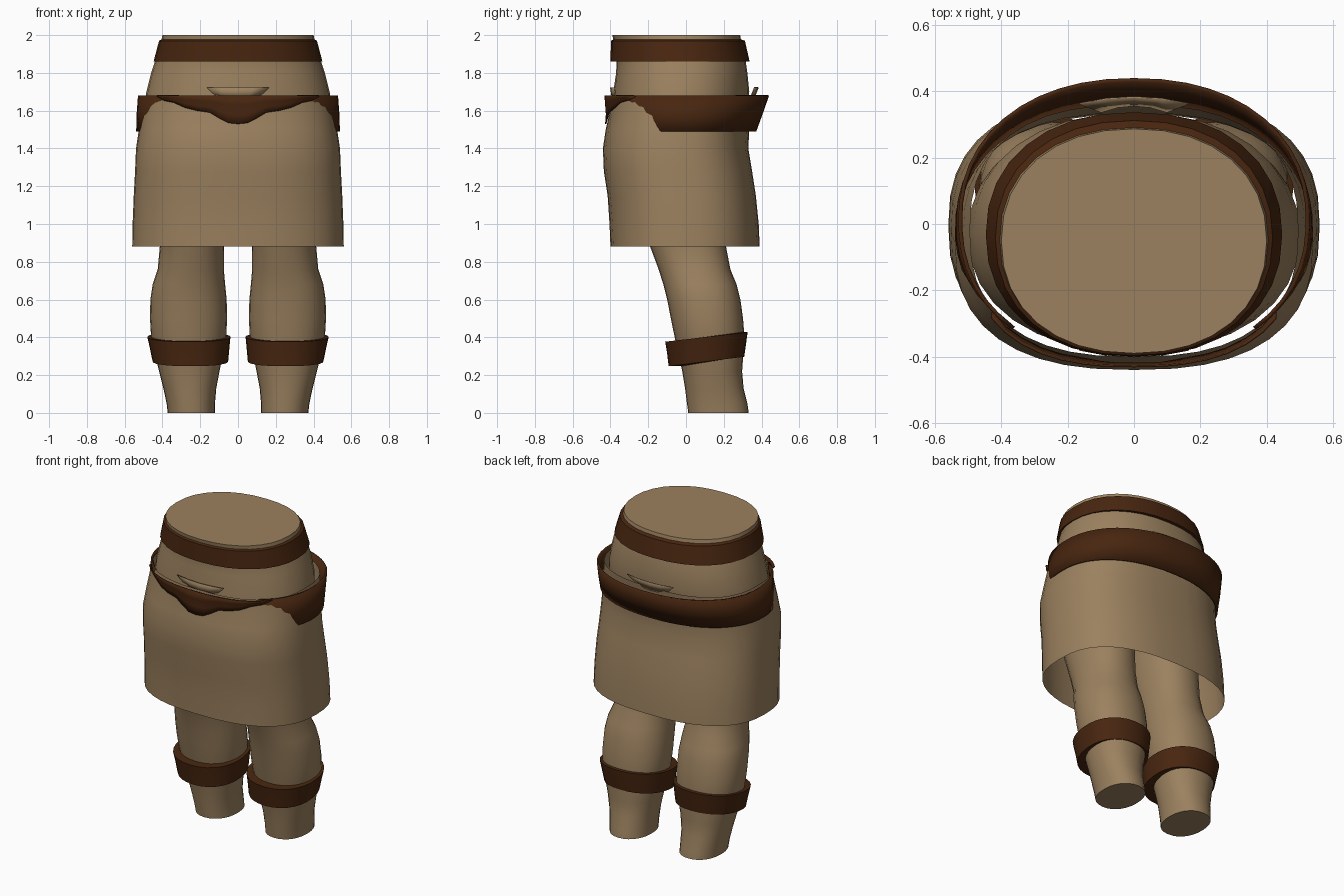
import bpy, bmesh, math

if "Cube" in bpy.data.objects:
    bpy.data.objects.remove(bpy.data.objects["Cube"])


def material(name, rgb):
    m = bpy.data.materials.new(name)
    m.diffuse_color = (*rgb, 1)
    m.use_nodes = True
    m.node_tree.nodes["Principled BSDF"].inputs["Base Color"].default_value = m.diffuse_color
    return m


TAN = material("tan cloth", (0.33, 0.22, 0.115))
BROWN = material("dark brown leather", (0.064, 0.019, 0.005))


def finish(name, bm, mat, thickness=0):
    me = bpy.data.meshes.new(name)
    bm.to_mesh(me)
    bm.free()
    me.materials.append(mat)
    ob = bpy.data.objects.new(name, me)
    bpy.context.collection.objects.link(ob)
    bpy.ops.object.select_all(action='DESELECT')
    ob.select_set(True)
    bpy.context.view_layer.objects.active = ob
    bpy.ops.object.shade_smooth_by_angle(angle=math.radians(40))
    if thickness:
        mod = ob.modifiers.new("thickness", 'SOLIDIFY')
        mod.thickness = thickness
        mod.offset = -1
    return ob


def ring_point(sec, t, n):
    """Point on a rounded cross-section: sec = z, x0, x1, y0, y1."""
    z, x0, x1, y0, y1 = sec
    c, s = math.cos(t), math.sin(t)
    u = math.copysign(abs(c) ** (2 / n), c)
    v = math.copysign(abs(s) ** (2 / n), s)
    return ((x0 + x1) / 2 + u * (x1 - x0) / 2, (y0 + y1) / 2 + v * (y1 - y0) / 2, z), v


def strip(bm, rows, closed=False):
    """Join rows of points into quads."""
    vs = [[bm.verts.new(p) for p in r] for r in rows]
    count = len(rows[0])
    for a, b in zip(vs, vs[1:]):
        for i in range(count if closed else count - 1):
            j = (i + 1) % count
            bm.faces.new((a[i], a[j], b[j], b[i]))
    return vs


def loft(name, secs, mat, n=2.2, sides=32, bottom=False, top=False, tilt=0):
    bm = bmesh.new()
    rows = []
    for sec in secs:
        row = []
        for i in range(sides):
            (x, y, z), v = ring_point(sec, 2 * math.pi * i / sides, n)
            row.append((x, y, z + tilt * v))
        rows.append(row)
    vs = strip(bm, rows, True)
    if bottom:
        bm.faces.new(vs[0][::-1])
    if top:
        bm.faces.new(vs[-1])
    return finish(name, bm, mat)


def sym(z, half, y0, y1):
    return (z, -half, half, y0, y1)


# Hips, with the flat waist cut on top
loft("hips", [sym(1.2, 0.46, -0.33, 0.27), sym(1.45, 0.49, -0.385, 0.29),
              sym(1.6, 0.50, -0.385, 0.32), sym(1.7, 0.485, -0.385, 0.335),
              sym(1.8, 0.46, -0.37, 0.325), sym(1.87, 0.437, -0.367, 0.315),
              sym(1.95, 0.41, -0.38, 0.295), sym(2.0, 0.40, -0.39, 0.287)],
     TAN, bottom=True, top=True)

# Open-bottomed skirt
SKIRT = [sym(0.88, 0.56, -0.40, 0.39), sym(1.0, 0.558, -0.405, 0.385),
         sym(1.15, 0.552, -0.415, 0.37), sym(1.28, 0.545, -0.435, 0.35),
         sym(1.4, 0.54, -0.44, 0.33), sym(1.5, 0.525, -0.425, 0.335),
         sym(1.58, 0.515, -0.407, 0.345), sym(1.68, 0.495, -0.40, 0.36)]
loft("skirt", SKIRT, TAN, n=2.5, sides=40)

# Waist belt
loft("waist_belt", [sym(1.86, 0.43, -0.36, 0.31), sym(1.86, 0.447, -0.40, 0.337),
                    sym(1.97, 0.418, -0.397, 0.312), sym(1.98, 0.40, -0.38, 0.285)],
     BROWN)

# Hip belt around the sides and back, flaring outward at the rear
bm = bmesh.new()
rows = []
for k, sec in enumerate([sym(1.49, 0.54, -0.40, 0.372), sym(1.58, 0.537, -0.41, 0.405),
                         sym(1.68, 0.53, -0.42, 0.44)]):
    start = -0.66 - 0.09 * k
    rows.append([ring_point(sec, start + (math.pi - 2 * start) * i / 36, 2.2)[0]
                 for i in range(37)])
strip(bm, rows)
finish("hip_belt", bm, BROWN, 0.012)


def skirt_front(x, z, offset):
    """Front of the skirt, pushed outward."""
    for a, b in zip(SKIRT, SKIRT[1:]):
        if a[0] <= z <= b[0]:
            break
    f = (z - a[0]) / (b[0] - a[0])
    half, y0, y1 = (a[i] + f * (b[i] - a[i]) for i in (2, 3, 4))
    return (y0 + y1) / 2 - (y1 - y0) / 2 * (1 - abs(x / half) ** 2.5) ** 0.4 - offset


# Front sash with a drooping lower edge
edge = [(0, 1.53), (0.05, 1.535), (0.1, 1.56), (0.15, 1.59), (0.22, 1.60),
        (0.28, 1.615), (0.34, 1.642), (0.39, 1.652), (0.43, 1.675)]
edge = [(-x, z) for x, z in edge[:0:-1]] + edge
bm = bmesh.new()
rows = []
for k in range(4):
    f = k / 3
    rows.append([(x, skirt_front(x, z + (1.68 - z) * f, 0.01 + 0.022 * f),
                  z + (1.68 - z) * f) for x, z in edge])
strip(bm, rows)
finish("front_sash", bm, BROWN, 0.006)

# Small cloth flaps rising above the hip belt, front and back
for name, side, low, high in (("front_flap", -1, 0.392, 0.402),
                              ("back_flap", 1, 0.36, 0.385)):
    bm = bmesh.new()
    rows = []
    for half, y, z in ((0.10, low, 1.66), (0.165, high, 1.722)):
        rows.append([(-side * half * u, side * (y - 0.02 * u * u), z)
                     for u in (-1, -0.5, 0, 0.5, 1)])
    strip(bm, rows)
    finish(name, bm, TAN, 0.005)

# Legs and knee bands
LEG = [(0, 0.122, 0.372, 0.012, 0.332), (0.05, 0.122, 0.378, 0.005, 0.325),
       (0.13, 0.115, 0.395, -0.005, 0.305), (0.22, 0.098, 0.418, -0.02, 0.297),
       (0.4, 0.062, 0.46, -0.06, 0.31), (0.5, 0.058, 0.466, -0.08, 0.302),
       (0.6, 0.06, 0.464, -0.10, 0.288), (0.68, 0.068, 0.452, -0.12, 0.268),
       (0.76, 0.075, 0.425, -0.145, 0.235), (0.88, 0.074, 0.414, -0.19, 0.212),
       (1.05, 0.06, 0.42, -0.25, 0.20), (1.3, 0.05, 0.42, -0.29, 0.20)]
BAND = [(0.272, 0.09, 0.42, -0.02, 0.285), (0.272, 0.052, 0.452, -0.092, 0.308),
        (0.34, 0.046, 0.466, -0.10, 0.318), (0.402, 0.04, 0.48, -0.11, 0.326),
        (0.405, 0.075, 0.45, -0.05, 0.30)]
for side, s in (("right", 1), ("left", -1)):
    def place(secs):
        return [(z, min(s * a, s * b), max(s * a, s * b), c, d) for z, a, b, c, d in secs]
    loft(side + "_leg", place(LEG), TAN, n=2.2, sides=28, bottom=True, top=True)
    loft(side + "_knee_band", place(BAND), BROWN, n=2.2, sides=28, tilt=0.025)
